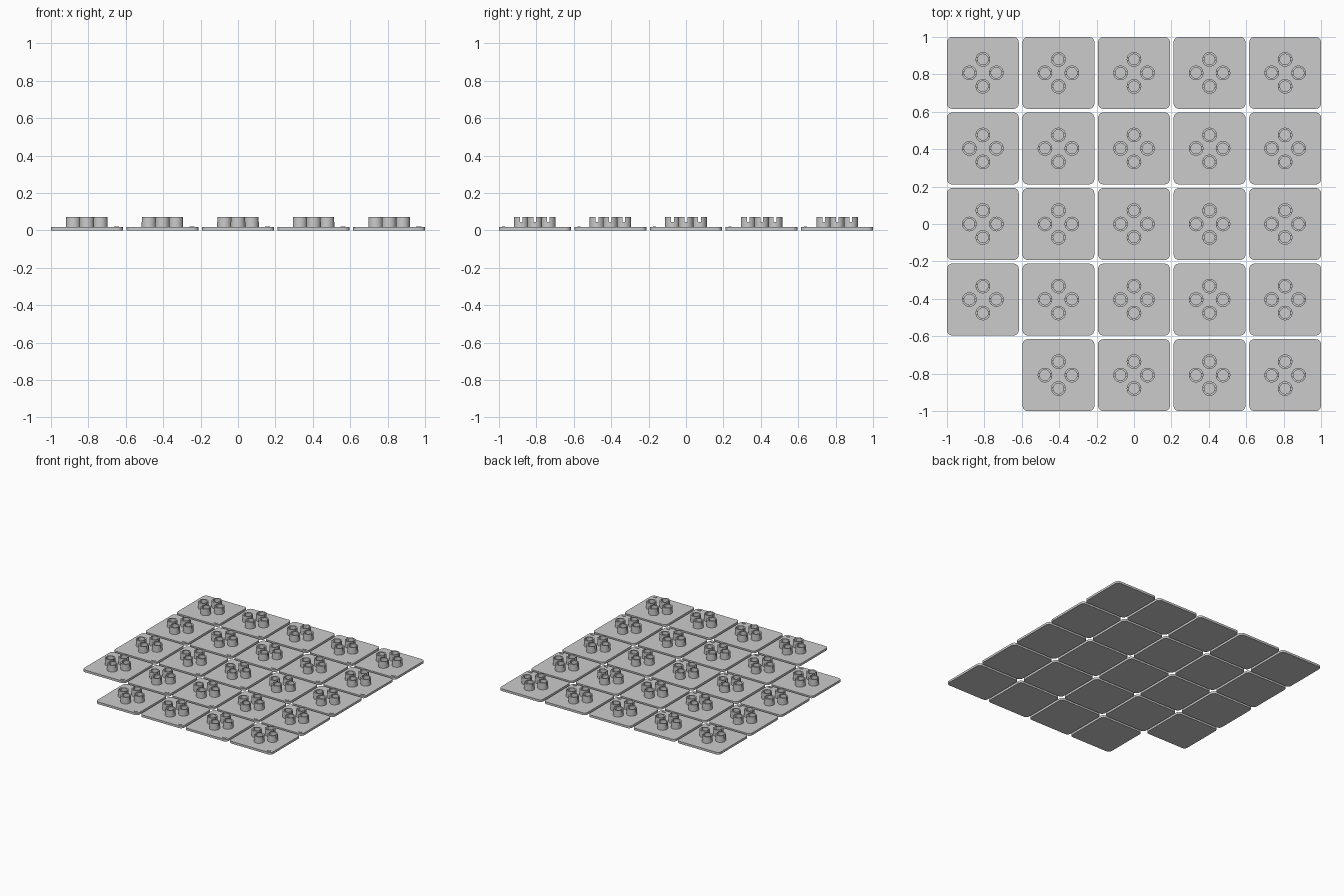
import bpy
import bmesh
from math import asin, cos, sin, pi, radians

if "Cube" in bpy.data.objects:
    bpy.data.objects.remove(bpy.data.objects["Cube"], do_unlink=True)

GRID, PITCH, TILE, CORNER = 5, 0.404, 0.384, 0.028
PLATE_TOP, SLOT_Z, POST_TOP = 0.018, 0.046, 0.072
R_OUT, R_IN, POST_OFFSET, SLOT_HALF = 0.039, 0.028, 0.072, 0.007
TAG_X, TAG_Y = 0.158, -0.168

grey = bpy.data.materials.new("plain grey")
grey.use_nodes = True
colour = (0.6, 0.6, 0.6, 1)
grey.diffuse_color = colour
grey.node_tree.nodes["Principled BSDF"].inputs["Base Color"].default_value = colour


def arc(radius, start, end, steps, cx=0, cy=0):
    angles = [start + (end - start) * i / steps for i in range(steps + 1)]
    return [(cx + radius * cos(a), cy + radius * sin(a)) for a in angles]


def rounded_rect(width, depth, radius, steps):
    points = []
    for i, (sx, sy) in enumerate([(1, 1), (-1, 1), (-1, -1), (1, -1)]):
        points += arc(radius, i * pi / 2, (i + 1) * pi / 2, steps,
                      sx * (width / 2 - radius), sy * (depth / 2 - radius))
    return points


def prism(bm, outline, z0, z1):
    low = [bm.verts.new((x, y, z0)) for x, y in outline]
    high = [bm.verts.new((x, y, z1)) for x, y in outline]
    bm.faces.new(low[::-1])
    bm.faces.new(high)
    for i in range(len(low)):
        j = (i + 1) % len(low)
        bm.faces.new((low[i], low[j], high[j], high[i]))


def tube(bm, outer, inner, z0, z1, steps):
    rings = []
    for radius, z in ((outer, z0), (outer, z1), (inner, z1), (inner, z0)):
        rings.append([bm.verts.new((x, y, z)) for x, y in arc(radius, 0, 2 * pi, steps)[:-1]])
    for a, b in zip(rings, rings[1:]):
        for i in range(steps):
            j = (i + 1) % steps
            bm.faces.new((a[i], a[j], b[j], b[i]))


def finish(bm, name):
    mesh = bpy.data.meshes.new(name)
    bm.to_mesh(mesh)
    bm.free()
    mesh.materials.append(grey)
    mesh.shade_smooth()
    mesh.set_sharp_from_angle(angle=radians(30))
    return mesh


def place(mesh, name, x, y):
    obj = bpy.data.objects.new(name, mesh)
    obj.location = (x, y, 0)
    bpy.context.collection.objects.link(obj)


# Rounded square base plate
bm = bmesh.new()
prism(bm, rounded_rect(TILE, TILE, CORNER, 8), 0, PLATE_TOP)
plate = finish(bm, "base_plate")

# Hollow post: closed tube below, two half rings above leaving a slot along x
bm = bmesh.new()
tube(bm, R_OUT, R_IN, PLATE_TOP, SLOT_Z, 40)
a_out, a_in = asin(SLOT_HALF / R_OUT), asin(SLOT_HALF / R_IN)
for turn in (0, pi):
    outline = arc(R_OUT, turn + a_out, turn + pi - a_out, 18)
    outline += arc(R_IN, turn + pi - a_in, turn + a_in, 18)
    prism(bm, outline, SLOT_Z, POST_TOP)
post = finish(bm, "slotted_post")

# Small raised mark in the front left corner
bm = bmesh.new()
prism(bm, rounded_rect(0.028, 0.016, 0.004, 3), PLATE_TOP, PLATE_TOP + 0.004)
mark = finish(bm, "corner_mark")

# Grid of tiles with one corner left empty
half = (GRID - 1) / 2
for row in range(GRID):
    for col in range(GRID):
        if row == 0 and col == 0:
            continue
        x, y = (col - half) * PITCH, (row - half) * PITCH
        place(plate, "base_plate", x, y)
        place(mark, "corner_mark", x + TAG_X, y + TAG_Y)
        for dx, dy in ((1, 0), (0, 1), (-1, 0), (0, -1)):
            place(post, "slotted_post", x + dx * POST_OFFSET, y + dy * POST_OFFSET)
